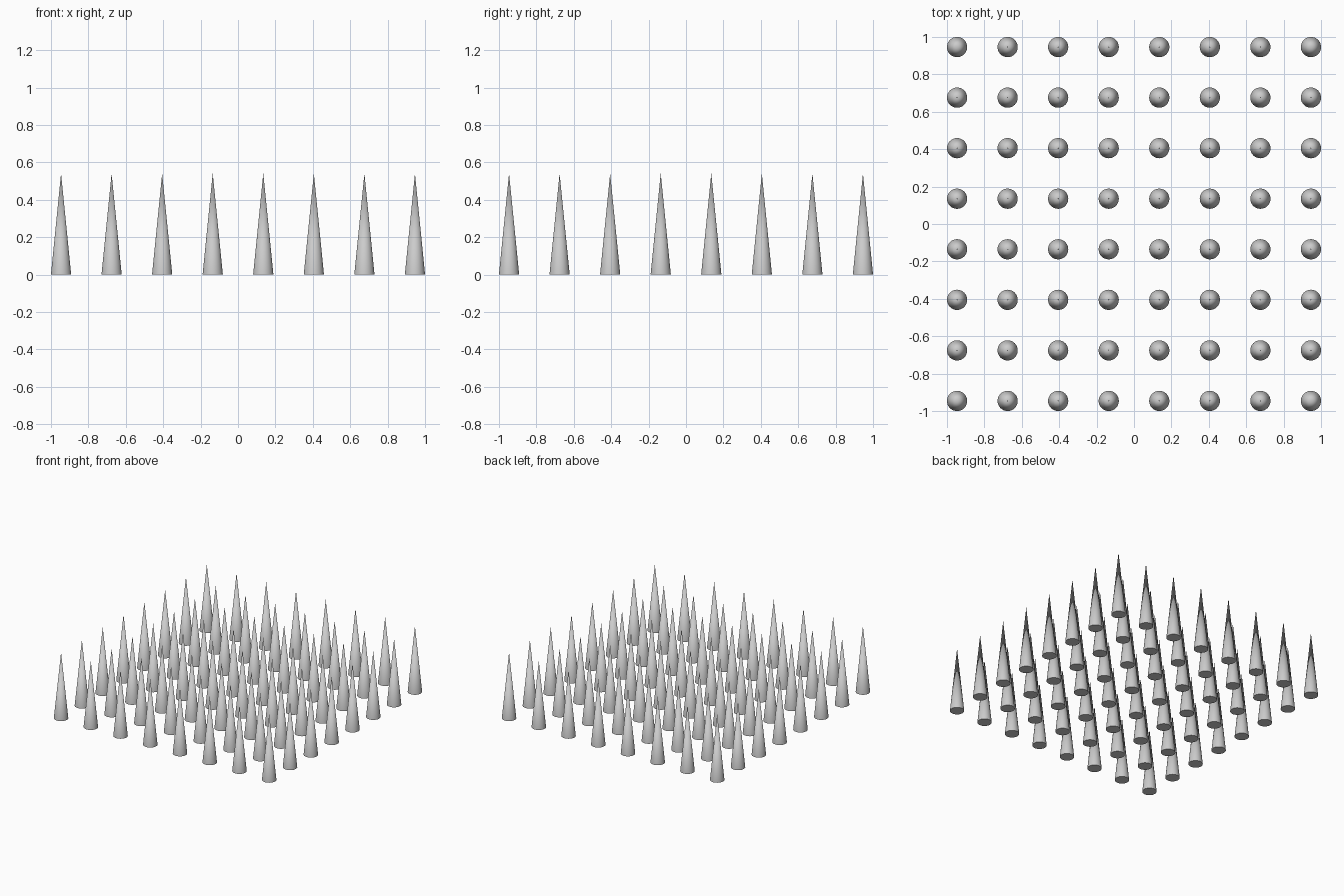
import bpy

if "Cube" in bpy.data.objects:
    bpy.data.objects.remove(bpy.data.objects["Cube"])

COUNT = 8            # spikes per row and column
RADIUS = 2 / 37      # base radius
PITCH = 5 * RADIUS   # distance between spikes
HEIGHT = 10 * RADIUS

# One smooth-sided spike with a flat closed base
bpy.ops.mesh.primitive_cone_add(vertices=32, radius1=RADIUS, radius2=0, depth=HEIGHT)
first = bpy.context.object
bpy.ops.object.shade_smooth_by_angle()

# Square grid of spikes sharing the same mesh
start = -PITCH * (COUNT - 1) / 2
for row in range(COUNT):
    for col in range(COUNT):
        if row == col == 0:
            spike = first
        else:
            spike = first.copy()
            bpy.context.collection.objects.link(spike)
        spike.name = f"spike_{row + 1}_{col + 1}"
        spike.location = (start + col * PITCH, start + row * PITCH, HEIGHT / 2)
